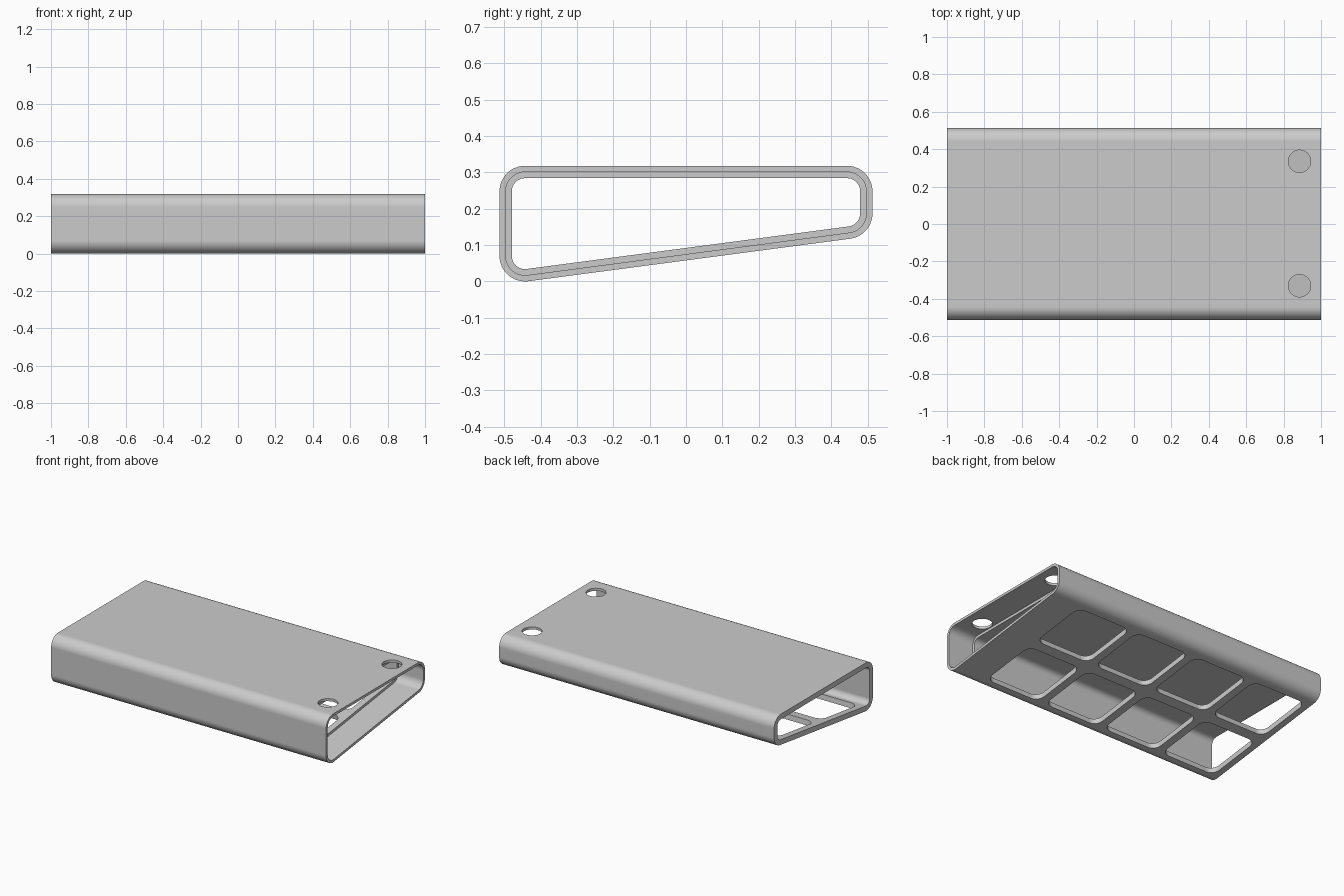
import bpy, bmesh, math
from mathutils import Matrix

cube = bpy.data.objects.get("Cube")
if cube:
    bpy.data.objects.remove(cube, do_unlink=True)

grey = bpy.data.materials.new("light grey")
grey.use_nodes = True
grey.diffuse_color = (0.6, 0.6, 0.6, 1)
grey.node_tree.nodes["Principled BSDF"].inputs["Base Color"].default_value = (0.6, 0.6, 0.6, 1)

RADIUS, WALL, STEP_X = 0.07, 0.034, 0.82
SLOPE = math.atan2(0.117, 0.886)
# corner centre (y, z) with start and end angle of its arc
CORNERS = [(0.443, 0.248, 0, math.pi / 2),
           (-0.443, 0.248, math.pi / 2, math.pi),
           (-0.443, 0.07, math.pi, math.pi * 1.5 + SLOPE),
           (0.443, 0.187, math.pi * 1.5 + SLOPE, math.pi * 2)]


def ring(bm, x, inset, steps=12):
    """Wedge outline with rounded corners, offset inwards."""
    r = RADIUS - inset
    verts = []
    for y, z, a, b in CORNERS:
        for i in range(steps + 1):
            t = a + (b - a) * i / steps
            verts.append(bm.verts.new((x, y + r * math.cos(t), z + r * math.sin(t))))
    return verts


def finish(bm, name):
    bmesh.ops.recalc_face_normals(bm, faces=bm.faces)
    mesh = bpy.data.meshes.new(name)
    bm.to_mesh(mesh)
    bm.free()
    obj = bpy.data.objects.new(name, mesh)
    bpy.context.collection.objects.link(obj)
    mesh.materials.append(grey)
    return obj


# Tubular shell, with a thinner rebated wall at the +x end
bm = bmesh.new()
rings = [ring(bm, x, d) for x, d in [(-1, 0), (1, 0), (1, WALL / 2),
                                     (STEP_X, WALL / 2), (STEP_X, WALL), (-1, WALL)]]
for k, a in enumerate(rings):
    b = rings[(k + 1) % len(rings)]
    for i in range(len(a)):
        j = (i + 1) % len(a)
        bm.faces.new((a[i], a[j], b[j], b[i]))
shell = finish(bm, "wedge_shell")

# Cutters: rounded windows in the sloping floor, round holes in the top
bm = bmesh.new()
for col in range(4):
    for row in (-1, 1):
        x, y = -0.09 + (col - 1.5) * 0.447, row * 0.227
        place = (Matrix.Translation((x, y, 0.076 + y * math.tan(SLOPE)))
                 @ Matrix.Rotation(SLOPE, 4, 'X'))
        part = bmesh.new()
        bmesh.ops.create_cube(part, size=1, matrix=Matrix.Diagonal((0.395, 0.39, 0.1, 1)))
        upright = [e for e in part.edges if abs(e.verts[0].co.z - e.verts[1].co.z) > 0.05]
        bmesh.ops.bevel(part, geom=upright, offset=0.055, segments=8, profile=0.5,
                        affect='EDGES')
        part.transform(place)
        temp = bpy.data.meshes.new("window_temp")
        part.to_mesh(temp)
        part.free()
        bm.from_mesh(temp)
        bpy.data.meshes.remove(temp)
for y in (-0.33, 0.335):
    bmesh.ops.create_cone(bm, cap_ends=True, segments=48, radius1=0.06, radius2=0.06,
                          depth=0.12, matrix=Matrix.Translation((0.885, y, 0.31)))
cutter = finish(bm, "opening_cutter")
cutter.hide_render = True

bpy.ops.object.select_all(action='DESELECT')
bpy.context.view_layer.objects.active = shell
shell.select_set(True)
cut = shell.modifiers.new("openings", 'BOOLEAN')
cut.operation, cut.solver, cut.object = 'DIFFERENCE', 'EXACT', cutter
bpy.ops.object.modifier_apply(modifier=cut.name)
bpy.data.objects.remove(cutter, do_unlink=True)

# Smooth rounds, crisp rims
bpy.ops.object.shade_smooth_by_angle(angle=math.radians(30))
weighted = shell.modifiers.new("flat_normals", 'WEIGHTED_NORMAL')
weighted.keep_sharp = True
